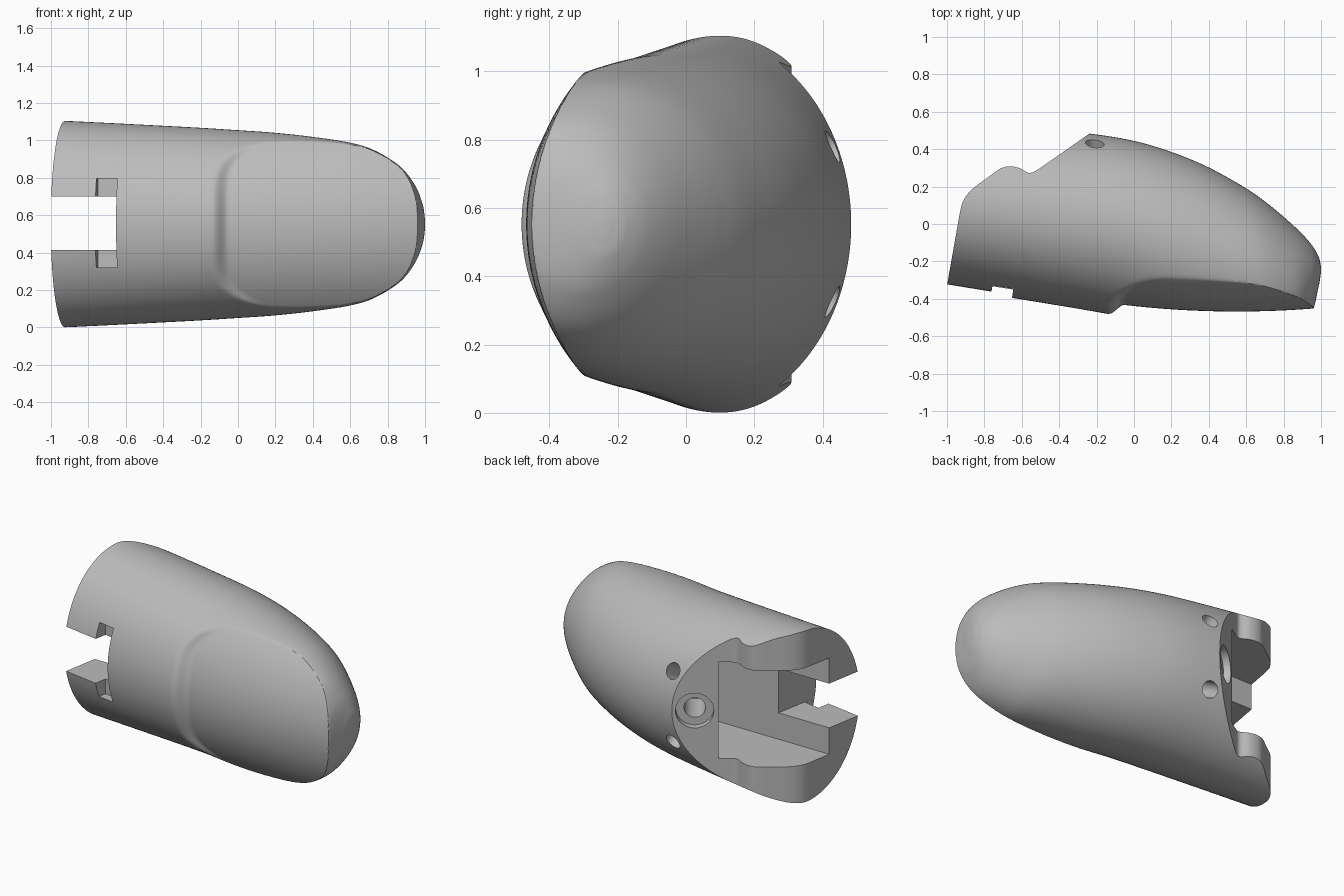
import bpy, bmesh, math
from mathutils import Vector

cube = bpy.data.objects.get("Cube")
if cube:
    bpy.data.objects.remove(cube, do_unlink=True)

MID = 0.5525  # height of the finger axis

grey = bpy.data.materials.new("plain_grey")
grey.use_nodes = True
grey.diffuse_color = (0.5, 0.5, 0.5, 1)
grey.node_tree.nodes["Principled BSDF"].inputs["Base Color"].default_value = (0.5, 0.5, 0.5, 1)


def make_object(name, bm):
    bmesh.ops.recalc_face_normals(bm, faces=bm.faces)
    mesh = bpy.data.meshes.new(name)
    bm.to_mesh(mesh)
    bm.free()
    mesh.materials.append(grey)
    obj = bpy.data.objects.new(name, mesh)
    bpy.context.collection.objects.link(obj)
    return obj


def spline(rows, steps):
    """Smooth rows of values running through the given stations."""
    out = []
    for i in range(len(rows) - 1):
        a, b, c, d = (rows[max(i - 1, 0)], rows[i], rows[i + 1], rows[min(i + 2, len(rows) - 1)])
        for s in range(steps):
            t = s / steps
            out.append([q + 0.5 * t * (r - p + t * (2 * p - 5 * q + 4 * r - u + t * (3 * (q - r) + u - p)))
                        for p, q, r, u in zip(a, b, c, d)])
    return out + [list(rows[-1])]


def nail_surface(x, y, dz):
    """Press the front of the body back onto the curved nail plate."""
    start = -0.14 + 0.2 * min(abs(dz) / 0.43, 1.1) ** 6
    t = min(max((x - start) / 0.09, 0), 1)
    t = t * t * (3 - 2 * t)
    radius = 0.67
    plate = -0.468 + 0.097 * (x - 0.55) ** 2 + radius - math.sqrt(radius ** 2 - dz ** 2)
    return y + (plate - y) * t if plate > y else y


# Fingertip body: x, back y, front y, half height
stations = [
    (-1.1, 0.57, -0.32, 0.56),
    (-0.7, 0.54, -0.387, 0.541),
    (-0.24, 0.484, -0.463, 0.517),
    (0, 0.444, -0.51, 0.502),
    (0.2, 0.385, -0.565, 0.488),
    (0.4, 0.302, -0.615, 0.466),
    (0.6, 0.19, -0.645, 0.435),
    (0.73, 0.097, -0.65, 0.394),
    (0.865, -0.02, -0.62, 0.31),
    (0.945, -0.105, -0.5, 0.21),
    (0.985, -0.17, -0.345, 0.114),
    (0.997, -0.213, -0.278, 0.05),
    (1, -0.243, -0.247, 0.003),
]
SIDES = 180
bm = bmesh.new()
rings = []
for x, back, front, half in spline(stations, 14):
    ring = []
    for k in range(SIDES):
        angle = math.tau * k / SIDES
        y = (back + front) / 2 + (back - front) / 2 * math.cos(angle)
        dz = half * math.sin(angle)
        if math.cos(angle) < 0:
            y = nail_surface(x, y, dz)
        ring.append(bm.verts.new((x, y, MID + dz)))
    rings.append(ring)
for r0, r1 in zip(rings, rings[1:]):
    for k in range(SIDES):
        n = (k + 1) % SIDES
        bm.faces.new((r0[k], r0[n], r1[n], r1[k]))
bm.faces.new(rings[0])
bm.faces.new(rings[-1])
body = make_object("fingertip_body", bm)


def prism(name, outline, low, high):
    bm = bmesh.new()
    bottom = [bm.verts.new((x, y, low)) for x, y in outline]
    face = bm.faces.new(bottom)
    top = bmesh.ops.extrude_face_region(bm, geom=[face])["geom"]
    moved = [v for v in top if isinstance(v, bmesh.types.BMVert)]
    bmesh.ops.translate(bm, verts=moved, vec=(0, 0, high - low))
    return make_object(name, bm)


def drill(name, point, inward, radius, depth):
    """Cylinder that starts outside the surface and ends at the given depth."""
    inward = Vector(inward).normalized()
    bm = bmesh.new()
    bmesh.ops.create_cone(bm, cap_ends=True, segments=40, radius1=radius, radius2=radius, depth=depth + 0.15)
    turn = inward.to_track_quat("Z", "Y").to_matrix()
    bmesh.ops.rotate(bm, verts=bm.verts, matrix=turn)
    bmesh.ops.translate(bm, verts=bm.verts, vec=Vector(point) + inward * (depth - 0.15) / 2)
    return make_object(name, bm)


# Joint end: slanted base, rounded knuckle lobes and sloping back face
joint = spline([(-0.933, 0.05), (-0.915, 0.12), (-0.87, 0.182), (-0.79, 0.243), (-0.72, 0.293),
                (-0.67, 0.308), (-0.615, 0.3), (-0.56, 0.273), (-0.515, 0.29)], 6)
joint = [(-1.06, -0.67)] + joint + [(-0.24, 0.482), (-0.1, 0.577), (-0.1, 1), (-1.5, 1), (-1.5, -0.67)]
cutters = [prism("joint_cutter", joint, -0.5, 1.6)]

# Hollow inside the joint, undercut below the sloping face
cutters.append(prism("hollow_cutter", [(-1.3, -0.09), (-0.15, -0.09), (-0.15, 0.05), (-0.46, 0.328),
                                       (-0.6, 0.9), (-1.3, 0.9)], 0.245, 0.865))
# Slot through the front wall and the wider shallow notch across it
cutters.append(prism("slot_cutter", [(-1.3, 0), (-0.58, 0), (-0.69, -0.6), (-1.3, -0.6)], 0.415, 0.7))
cutters.append(prism("notch_cutter", [(-0.748, -0.28), (-0.636, -0.3), (-0.69, -0.6), (-0.803, -0.6)], 0.32, 0.795))

# Counterbored screw hole in the sloping face
slope_in = (0.56, -0.83, 0)
screw = (-0.347, 0.408, MID)
cutters.append(drill("counterbore_cutter", screw, slope_in, 0.112, 0.045))
cutters.append(drill("screw_cutter", screw, slope_in, 0.063, 0.3))

# Pair of pin holes on the back
for side in (-1, 1):
    cutters.append(drill("pin_cutter", (-0.21, 0.425, MID + side * 0.225), (0, -0.87, -side * 0.49), 0.05, 0.15))

bpy.context.view_layer.objects.active = body
for cutter in cutters:
    cutter.hide_render = True
    mod = body.modifiers.new(cutter.name, "BOOLEAN")
    mod.operation = "DIFFERENCE"
    mod.solver = "EXACT"
    mod.object = cutter
    bpy.ops.object.modifier_apply(modifier=mod.name)
    bpy.data.objects.remove(cutter, do_unlink=True)

bpy.ops.object.select_all(action="DESELECT")
body.select_set(True)
bpy.ops.object.shade_smooth_by_angle(angle=math.radians(30))
